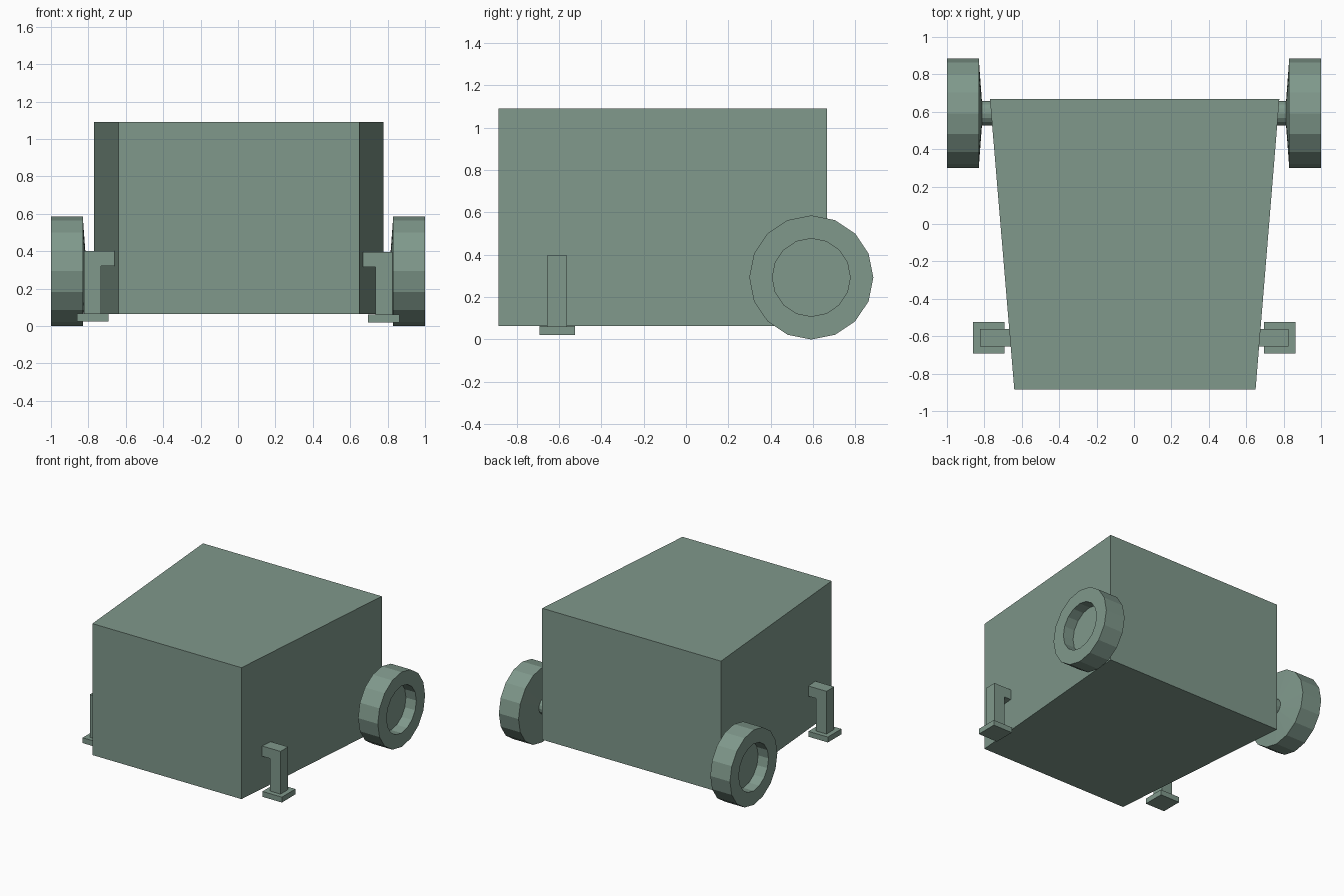
import bpy, bmesh, math

if "Cube" in bpy.data.objects:
    bpy.data.objects.remove(bpy.data.objects["Cube"])

# Grey-green paint shared by all parts
paint = bpy.data.materials.new("grey_green")
paint.diffuse_color = (0.214, 0.316, 0.26, 1)
paint.use_nodes = True
paint.node_tree.nodes["Principled BSDF"].inputs["Base Color"].default_value = paint.diffuse_color


def make_object(name, bm):
    bmesh.ops.recalc_face_normals(bm, faces=bm.faces)
    mesh = bpy.data.meshes.new(name)
    bm.to_mesh(mesh)
    bm.free()
    mesh.materials.append(paint)
    obj = bpy.data.objects.new(name, mesh)
    bpy.context.collection.objects.link(obj)
    return obj


def prism(name, outline, offset):
    """Extrude a closed 3D outline along an offset vector."""
    bm = bmesh.new()
    face = bm.faces.new([bm.verts.new(p) for p in outline])
    new = bmesh.ops.extrude_face_region(bm, geom=[face])["geom"]
    verts = [g for g in new if isinstance(g, bmesh.types.BMVert)]
    bmesh.ops.translate(bm, verts=verts, vec=offset)
    # keep the starting cap so the solid is closed
    if not face.is_valid:
        bmesh.ops.holes_fill(bm, edges=bm.edges)
    return make_object(name, bm)


def lathe_x(name, profile, cy, cz, sides=16):
    """Revolve (x, radius) points round an axis parallel to x, capping both ends."""
    bm = bmesh.new()
    rings = []
    for x, r in profile:
        angles = [2 * math.pi * i / sides for i in range(sides)]
        rings.append([bm.verts.new((x, cy + r * math.cos(a), cz + r * math.sin(a)))
                      for a in angles])
    for a, b in zip(rings, rings[1:]):
        for i in range(sides):
            j = (i + 1) % sides
            bm.faces.new((a[i], a[j], b[j], b[i]))
    bm.faces.new(rings[0])
    bm.faces.new(rings[-1])
    return make_object(name, bm)


# Tapered body, wider at the back
prism("body", [(-0.64, -0.885, 0.063), (0.65, -0.885, 0.063),
               (0.777, 0.667, 0.063), (-0.77, 0.667, 0.063)], (0, 0, 1.028))

for side, label, dx, dz in ((-1, "left", 0, 0), (1, "right", 0.004, -0.004)):
    # Wheel with recessed outer face, shallow conical back and axle stub
    profile = [(0.74, 0.065), (0.813, 0.065), (0.815, 0.09), (0.83, 0.293),
               (1.0, 0.293), (1.0, 0.184), (0.91, 0.184)]
    lathe_x(label + "_wheel", [(side * x, r) for x, r in profile], 0.592, 0.293)

    # Bracket leg hooked into the body side
    leg = [(0.64, 0.4), (0.823, 0.4), (0.823, 0.062),
           (0.732, 0.062), (0.732, 0.32), (0.64, 0.32)]
    prism(label + "_leg", [(side * x + dx, -0.656, z + dz) for x, z in leg], (0, 0.095, 0))

    # Foot pad
    pad = [(0.692, 0.024), (0.86, 0.024), (0.86, 0.066), (0.692, 0.066)]
    prism(label + "_foot", [(side * x + dx, -0.692, z + dz) for x, z in pad], (0, 0.167, 0))
